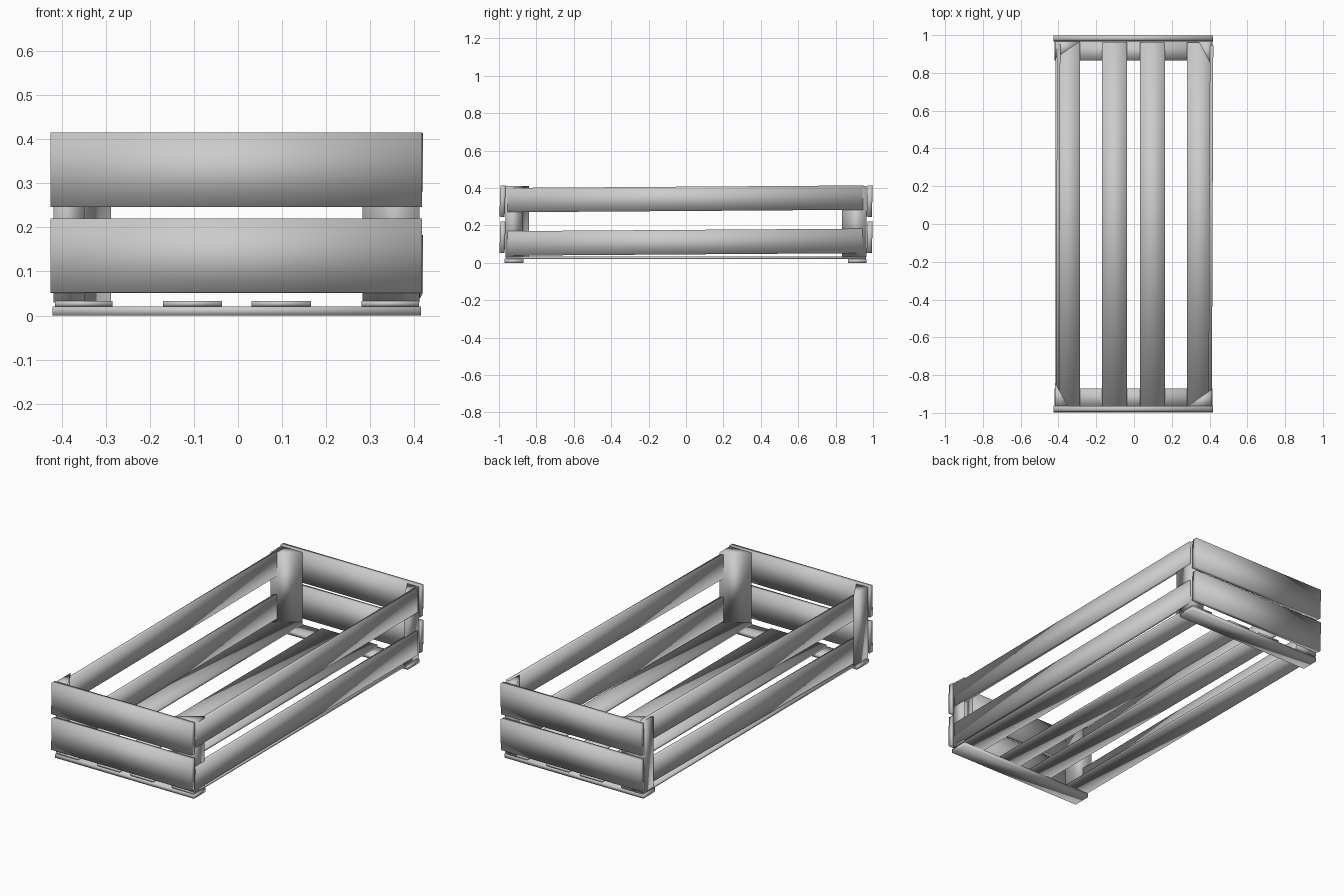
import bpy, bmesh
from mathutils import Euler

cube = bpy.data.objects.get("Cube")
if cube:
    bpy.data.objects.remove(cube, do_unlink=True)

grey = bpy.data.materials.new("plain grey")
grey.use_nodes = True
grey.diffuse_color = (0.6, 0.6, 0.6, 1)
grey.node_tree.nodes["Principled BSDF"].inputs["Base Color"].default_value = (0.6, 0.6, 0.6, 1)


def finish(name, bm, loc=(0, 0, 0), rot=(0, 0, 0)):
    bmesh.ops.recalc_face_normals(bm, faces=bm.faces)
    for f in bm.faces:
        f.smooth = True
    mesh = bpy.data.meshes.new(name)
    bm.to_mesh(mesh)
    bm.free()
    mesh.materials.append(grey)
    ob = bpy.data.objects.new(name, mesh)
    ob.location = loc
    ob.rotation_euler = Euler(rot)
    bpy.context.collection.objects.link(ob)


def board(name, x, y, z, rot=(0, 0, 0)):
    """Softly shaded plank spanning the given x, y and z ranges."""
    bm = bmesh.new()
    bmesh.ops.create_cube(bm, size=1)
    spans = (x, y, z)
    bmesh.ops.scale(bm, vec=[b - a for a, b in spans], verts=bm.verts)
    finish(name, bm, [(a + b) / 2 for a, b in spans], rot)


def post(name, cx, cy, leg_x, leg_y):
    """Triangular corner post with its right angle at the outer corner."""
    bm = bmesh.new()
    sx, sy = (1 if cx > 0 else -1), (1 if cy > 0 else -1)
    pts = [(cx, cy), (cx - sx * leg_x, cy), (cx, cy - sy * leg_y)]
    face = bm.faces.new([bm.verts.new((px, py, 0.03)) for px, py in pts])
    ext = bmesh.ops.extrude_face_region(bm, geom=[face])["geom"]
    top = [v for v in ext if isinstance(v, bmesh.types.BMVert)]
    bmesh.ops.translate(bm, vec=(0, 0, 0.382), verts=top)
    finish(name, bm)


# Floor: two cross battens carrying four long slats
board("front_batten", (-0.42, 0.415), (-0.97, -0.87), (0, 0.021))
board("back_batten", (-0.42, 0.415), (0.865, 0.965), (0, 0.021))
for i, x in enumerate([(-0.415, -0.285), (-0.17, -0.036), (0.031, 0.165), (0.28, 0.41)]):
    board(f"floor_slat_{i + 1}", x, (-0.965, 0.962), (0.021, 0.033))

# Corner posts
post("front_right_post", -0.418, -0.965, 0.07, 0.125)
post("front_left_post", 0.412, -0.965, 0.13, 0.09)
post("back_right_post", -0.418, 0.965, 0.13, 0.09)
post("back_left_post", 0.412, 0.965, 0.07, 0.13)

# End and side boards in two tiers
for tier, z_end, z_side in (("lower", (0.052, 0.22), (0.045, 0.176)),
                            ("upper", (0.246, 0.414), (0.277, 0.407))):
    board(f"front_{tier}_board", (-0.425, 0.417), (-0.995, -0.967), z_end, (-0.03, 0, 0))
    board(f"back_{tier}_board", (-0.425, 0.417), (0.968, 0.996), z_end, (-0.03, 0, 0))
    board(f"left_{tier}_board", (0.398, 0.416), (-0.955, 0.945), z_side, (0.007, 0, -0.004))
    board(f"right_{tier}_board", (-0.41, -0.393), (-0.955, 0.95), z_side, (0.007, 0, -0.003))
